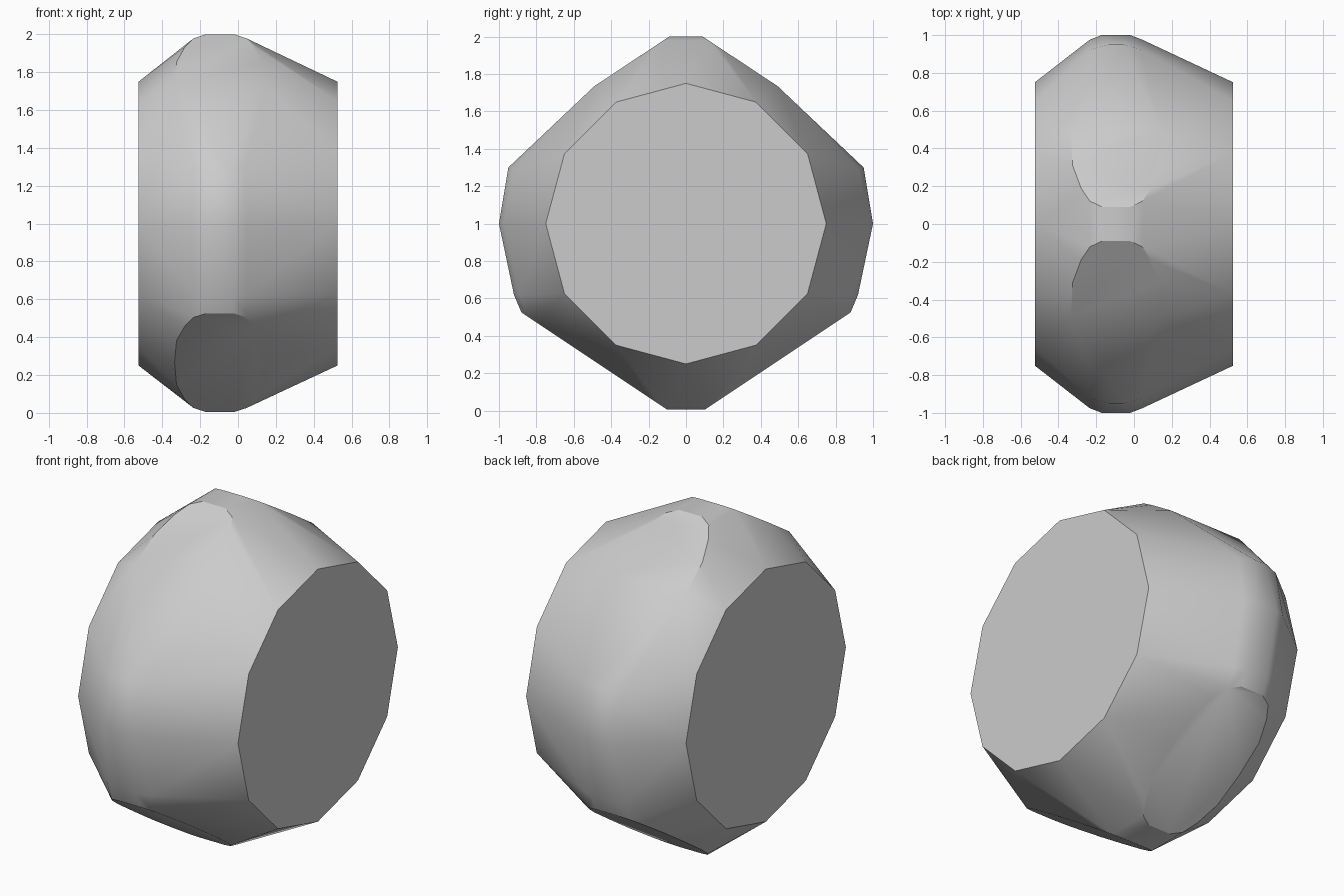
import bpy, bmesh, math
from mathutils import Vector

if "Cube" in bpy.data.objects:
    bpy.data.objects.remove(bpy.data.objects["Cube"], do_unlink=True)

# Plain grey finish
grey = bpy.data.materials.new("plain_grey")
grey.use_nodes = True
grey.diffuse_color = (0.6, 0.6, 0.6, 1)
grey.node_tree.nodes["Principled BSDF"].inputs["Base Color"].default_value = (0.6, 0.6, 0.6, 1)

MID = -0.095            # x of the widest ring
HALF = 0.525            # half the width
points = set()


def add(x, y, z):
    """Add a point and its front/back mirror; z is measured from the axle."""
    for side in (-1, 1):
        points.add((round(x, 4), round(side * y, 4), round(z + 1, 4)))


# Twelve-sided end caps
for i in range(12):
    a = math.tau * i / 12
    for x in (-HALF, HALF):
        add(x, 0.75 * math.cos(a), 0.75 * math.sin(a))

# Oval flats: distance along the flat from its middle, half width there
oval = [(1, 0.075), (0.92, 0.14), (0.75, 0.185), (0.45, 0.23), (0, 0.24)]
for u, w in oval:
    for x in (MID - w, MID + w):
        for s in (1, -1):
            add(x, 0.49 + 0.39 * s * u, -0.735 + 0.26 * s * u)   # full lower oval
        add(x, 0.49 - 0.40 * u, 0.735 + 0.265 * u)               # inner half of upper oval

# Tread between the flats: half width, radius outwards, height
for w, y, z in [(0.04, 0.95, 0.3), (0.13, 0.925, 0.29),
                (0.075, 1.0, 0), (0.14, 0.975, 0),
                (0.075, 0.92, -0.38), (0.14, 0.895, -0.38)]:
    for x in (MID - w, MID + w):
        add(x, y, z)

# Wrap everything in one convex skin
bm = bmesh.new()
for p in sorted(points):
    bm.verts.new(Vector(p))
hull = bmesh.ops.convex_hull(bm, input=bm.verts[:])
spare = {v for v in hull["geom_interior"] + hull["geom_unused"]
         if isinstance(v, bmesh.types.BMVert)}
bmesh.ops.delete(bm, geom=list(spare), context="VERTS")
bmesh.ops.dissolve_limit(bm, angle_limit=math.radians(1),
                         verts=bm.verts[:], edges=bm.edges[:])
bmesh.ops.recalc_face_normals(bm, faces=bm.faces[:])
mesh = bpy.data.meshes.new("faceted_barrel")
bm.to_mesh(mesh)
bm.free()
mesh.materials.append(grey)

barrel = bpy.data.objects.new("faceted_barrel", mesh)
bpy.context.collection.objects.link(barrel)
bpy.ops.object.select_all(action="DESELECT")
barrel.select_set(True)
bpy.context.view_layer.objects.active = barrel
bpy.ops.object.shade_smooth_by_angle(angle=math.radians(30))
